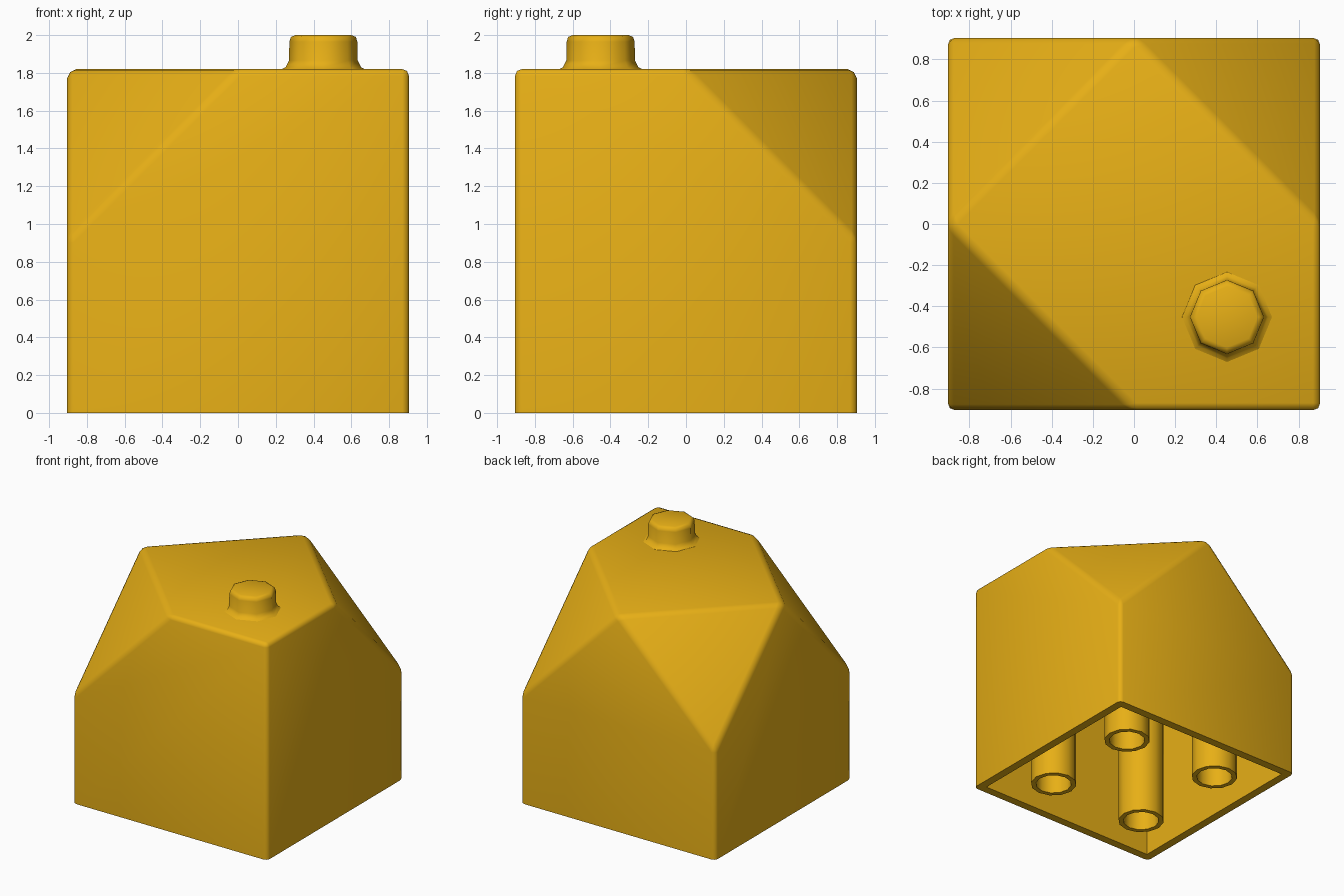
import bpy, bmesh
from math import sin, cos, pi

if "Cube" in bpy.data.objects:
    bpy.data.objects.remove(bpy.data.objects["Cube"])

W, TOP, WALL = 0.905, 1.82, 0.07
IW, ITOP = W - WALL, TOP - WALL

mat = bpy.data.materials.new("yellow_plastic")
mat.diffuse_color = (0.80, 0.43, 0.008, 1)
mat.use_nodes = True
mat.node_tree.nodes["Principled BSDF"].inputs["Base Color"].default_value = mat.diffuse_color


def make(name, bm):
    bmesh.ops.recalc_face_normals(bm, faces=bm.faces)
    me = bpy.data.meshes.new(name)
    bm.to_mesh(me)
    bm.free()
    ob = bpy.data.objects.new(name, me)
    me.materials.append(mat)
    bpy.context.collection.objects.link(ob)
    return ob


def activate(ob):
    bpy.ops.object.select_all(action='DESELECT')
    ob.select_set(True)
    bpy.context.view_layer.objects.active = ob


def smooth(ob):
    activate(ob)
    bpy.ops.object.shade_smooth_by_angle(angle=math_angle)


math_angle = 50 * pi / 180


def cut_block(w, top, bottom):
    """Block with three upper corners sliced off, front right kept."""
    bm = bmesh.new()
    pts = [(w, -w, top), (w, 0, top), (-w, 0, top), (0, w, top), (0, -w, top)]
    for sx in (-1, 1):
        for sy in (-1, 1):
            pts.append((sx * w, sy * w, bottom))
            if (sx, sy) != (1, -1):
                pts.append((sx * w, sy * w, top - w))
    for p in pts:
        bm.verts.new(p)
    bmesh.ops.convex_hull(bm, input=bm.verts[:])
    bmesh.ops.dissolve_limit(bm, angle_limit=0.02, verts=bm.verts[:], edges=bm.edges[:])
    return bm


# Outer body with softened edges, sharp only around the open bottom
bm = cut_block(W, TOP, 0)
edges = [e for e in bm.edges if max(v.co.z for v in e.verts) > 0.01]
bmesh.ops.bevel(bm, geom=edges, offset=0.035, offset_type='OFFSET',
                segments=2, profile=0.5, affect='EDGES', clamp_overlap=True)
body = make("body_shell", bm)

# Hollow inside
cutter = make("hollow_cutter", cut_block(IW, ITOP, -0.1))
cutter.hide_render = True
mod = body.modifiers.new("hollow", 'BOOLEAN')
mod.operation = 'DIFFERENCE'
mod.solver = 'EXACT'
mod.object = cutter
activate(body)
bpy.ops.object.modifier_apply(modifier=mod.name)
bpy.data.objects.remove(cutter, do_unlink=True)
smooth(body)


def skin(bm, loops):
    for a, b in zip(loops, loops[1:]):
        n = len(a)
        for i in range(n):
            bm.faces.new((a[i], a[(i + 1) % n], b[(i + 1) % n], b[i]))


# Top stud: octagonal, flared foot and rounded rim
bm = bmesh.new()
profile = [(0.228, 1.815), (0.2, 1.83), (0.182, 1.865), (0.18, 1.965),
           (0.172, 1.99), (0.148, 2.0)]
loops = [[bm.verts.new((0.452 + r * cos(i * pi / 4), -0.452 + r * sin(i * pi / 4), z))
          for i in range(8)] for r, z in profile]
skin(bm, loops)
bm.faces.new(loops[-1])
smooth(make("stud", bm))


# Four tubes under the body, reaching up to the sloped ceiling
def ceiling(x, y):
    if x > 0 and y < 0:
        return ITOP
    return min(ITOP, ITOP + IW - abs(x) - abs(y))


def tube(name, cx, cy, n=12):
    bm = bmesh.new()

    def loop(r, z=None):
        out = []
        for i in range(n):
            x, y = cx + r * cos(2 * pi * i / n), cy + r * sin(2 * pi * i / n)
            out.append(bm.verts.new((x, y, ceiling(x, y) + 0.01 if z is None else z)))
        return out
    skin(bm, [loop(0.182), loop(0.182, 0), loop(0.142, 0), loop(0.142)])
    smooth(make(name, bm))


for sx, side in ((-1, "left"), (1, "right")):
    for sy, end in ((-1, "front"), (1, "back")):
        tube(f"tube_{end}_{side}", sx * 0.455, sy * 0.455)
